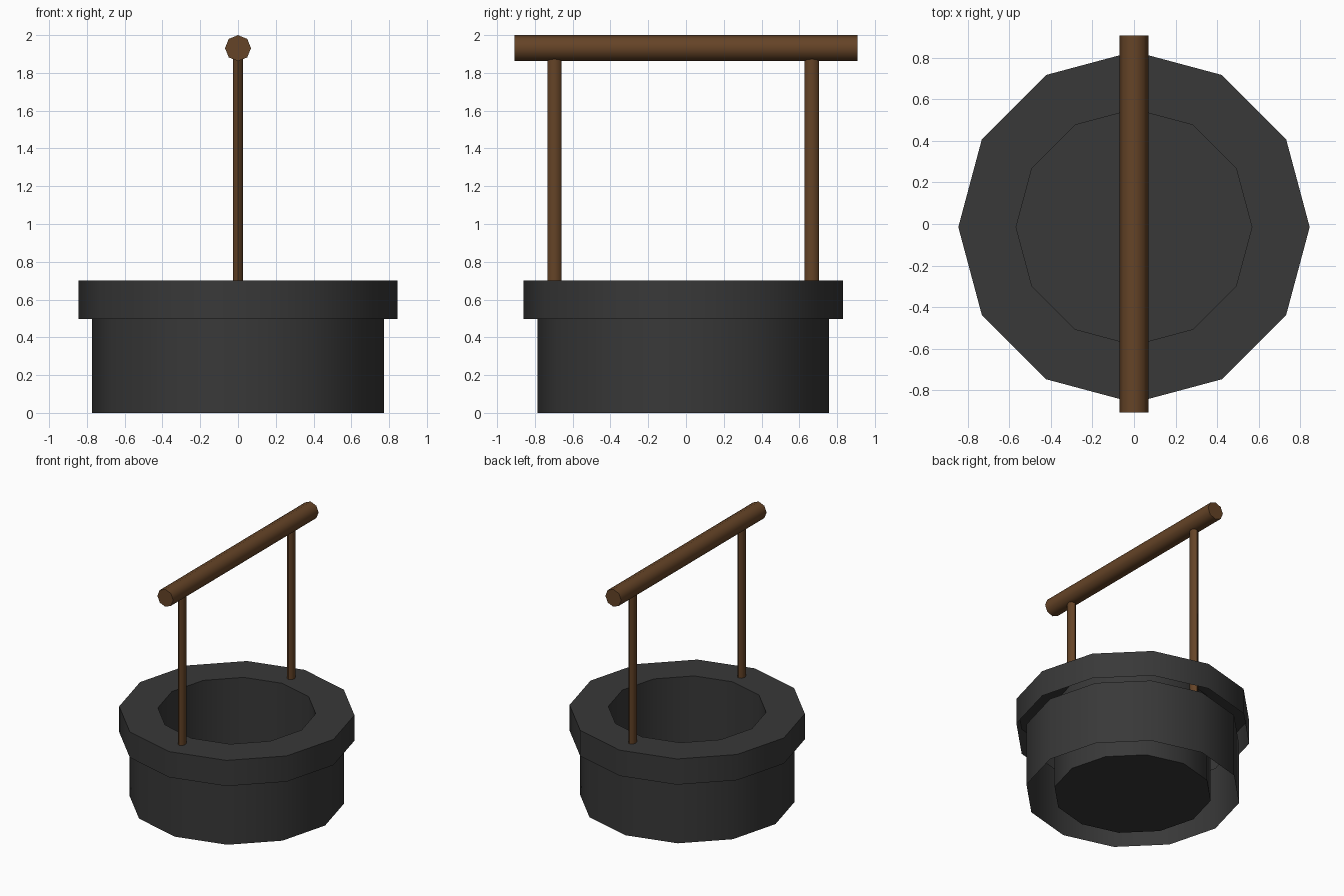
import bpy, bmesh, math
from mathutils import Matrix

if "Cube" in bpy.data.objects:
    bpy.data.objects.remove(bpy.data.objects["Cube"])

CY = -0.015  # the stone ring sits slightly off centre


def material(name, rgb):
    m = bpy.data.materials.new(name)
    m.diffuse_color = (*rgb, 1)
    m.use_nodes = True
    m.node_tree.nodes["Principled BSDF"].inputs["Base Color"].default_value = m.diffuse_color
    return m


stone = material("dark_stone", (0.04, 0.04, 0.04))
wood = material("brown_wood", (0.13, 0.057, 0.02))


def finish(name, bm, mat, loc):
    me = bpy.data.meshes.new(name)
    bm.to_mesh(me)
    bm.free()
    me.materials.append(mat)
    ob = bpy.data.objects.new(name, me)
    bpy.context.collection.objects.link(ob)
    ob.location = loc
    bpy.ops.object.select_all(action='DESELECT')
    ob.select_set(True)
    bpy.context.view_layer.objects.active = ob
    bpy.ops.object.shade_smooth_by_angle(angle=math.radians(50))
    return ob


def lathe(name, profile, mat, cap=False, n=12):
    """Open 12-sided shell through (radius, z) points, optional floor at the end."""
    bm = bmesh.new()
    rings = [[bm.verts.new((r * math.cos(2 * math.pi * i / n),
                            r * math.sin(2 * math.pi * i / n), z))
              for i in range(n)] for r, z in profile]
    for a, b in zip(rings, rings[1:]):
        for i in range(n):
            j = (i + 1) % n
            bm.faces.new((a[i], a[j], b[j], b[i]))
    if cap:
        bm.faces.new(rings[-1])
    return finish(name, bm, mat, (0, CY, 0))


def rod(name, length, rx, ry, loc, rot=None):
    """Eight-sided pole, elliptical if rx and ry differ."""
    bm = bmesh.new()
    bmesh.ops.create_cone(bm, cap_ends=True, segments=8, radius1=1, radius2=1, depth=length)
    bmesh.ops.scale(bm, vec=(rx, ry, 1), verts=bm.verts)
    if rot:
        bmesh.ops.transform(bm, matrix=rot, verts=bm.verts)
    return finish(name, bm, wood, loc)


# Outer wall, open below
lathe("well_wall", [(0.772, 0), (0.772, 0.497)], stone)
# Overhanging rim, top ring, shaft and shaft floor
lathe("well_rim_and_shaft", [(0.845, 0.497), (0.845, 0.70), (0.567, 0.70), (0.567, 0.0)],
      stone, cap=True)

# Posts and crossbeam
for name, s in (("front_post", -1), ("back_post", 1)):
    z0, z1 = 0.5, 1.875
    rod(name, z1 - z0, 0.027, 0.038, (0, CY + s * 0.681, (z0 + z1) / 2))
rod("crossbeam", 1.815, 0.069, 0.069, (0, 0, 1.931), Matrix.Rotation(math.pi / 2, 4, 'X'))
